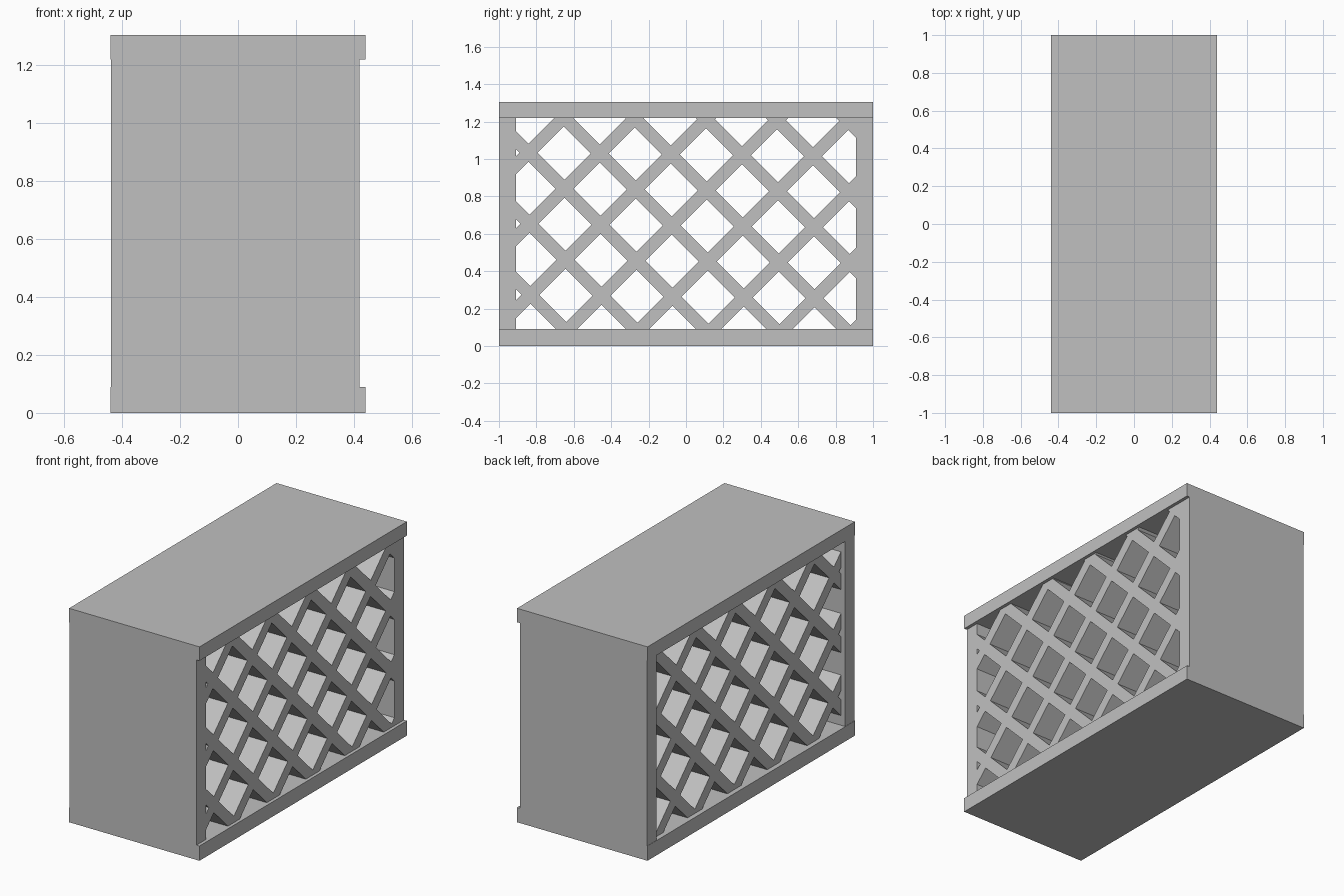
import bpy, bmesh, math
from mathutils import Matrix, Vector

if "Cube" in bpy.data.objects:
    bpy.data.objects.remove(bpy.data.objects["Cube"])

grey = bpy.data.materials.new("plain_grey")
grey.use_nodes = True
colour = (0.53, 0.53, 0.53, 1)
grey.diffuse_color = colour
grey.node_tree.nodes["Principled BSDF"].inputs["Base Color"].default_value = colour


def finish(bm, name):
    mesh = bpy.data.meshes.new(name)
    bm.to_mesh(mesh)
    bm.free()
    mesh.materials.append(grey)
    obj = bpy.data.objects.new(name, mesh)
    bpy.context.collection.objects.link(obj)
    return obj


def box(name, low, high):
    low, high = Vector(low), Vector(high)
    bm = bmesh.new()
    bmesh.ops.create_cube(bm, size=1, matrix=Matrix.Translation((low + high) / 2)
                          @ Matrix.Diagonal((*(high - low), 1)))
    return finish(bm, name)


HALF_X, HEIGHT = 0.44, 1.305
BASE, LID = 0.09, 1.22           # inner faces of the bottom and top boards
WALL = 0.908                     # inner face of the end walls

# Boards and end walls
box("bottom_board", (-HALF_X, -1, 0), (HALF_X, 1, BASE))
box("top_board", (-HALF_X, -1, LID), (HALF_X, 1, HEIGHT))
box("front_wall", (-0.438, -1, BASE), (0.42, -WALL, LID))
box("back_wall", (-0.438, WALL, BASE), (0.42, 1, LID))


# Deep diagonal dividers running through the full width
def divider(name, offset, tilt):
    # the centre line satisfies y - tilt * z = offset
    mid_z = (BASE + LID) / 2
    bm = bmesh.new()
    place = Matrix.Translation((0.005, offset + tilt * mid_z, mid_z))
    turn = Matrix.Rotation(tilt * math.pi / 4, 4, "X")
    bmesh.ops.create_cube(bm, size=1, matrix=place @ turn
                          @ Matrix.Diagonal((0.83, 4, 0.068, 1)))
    # trim to the opening
    for point, normal in (((0, WALL, 0), (0, 1, 0)), ((0, -WALL, 0), (0, -1, 0)),
                          ((0, 0, LID), (0, 0, 1)), ((0, 0, BASE), (0, 0, -1))):
        bmesh.ops.bisect_plane(bm, geom=bm.verts[:] + bm.edges[:] + bm.faces[:],
                               plane_co=point, plane_no=normal, clear_outer=True)
        rim = [e for e in bm.edges if e.is_boundary]
        if rim:
            bmesh.ops.holes_fill(bm, edges=rim)
    if bm.faces:
        bmesh.ops.recalc_face_normals(bm, faces=bm.faces[:])
        finish(bm, name)
    else:
        bm.free()


for i in range(8):
    divider(f"rising_divider_{i + 1}", -1.874 + 0.3845 * i, 1)
    divider(f"falling_divider_{i + 1}", -0.559 + 0.3755 * i, -1)
